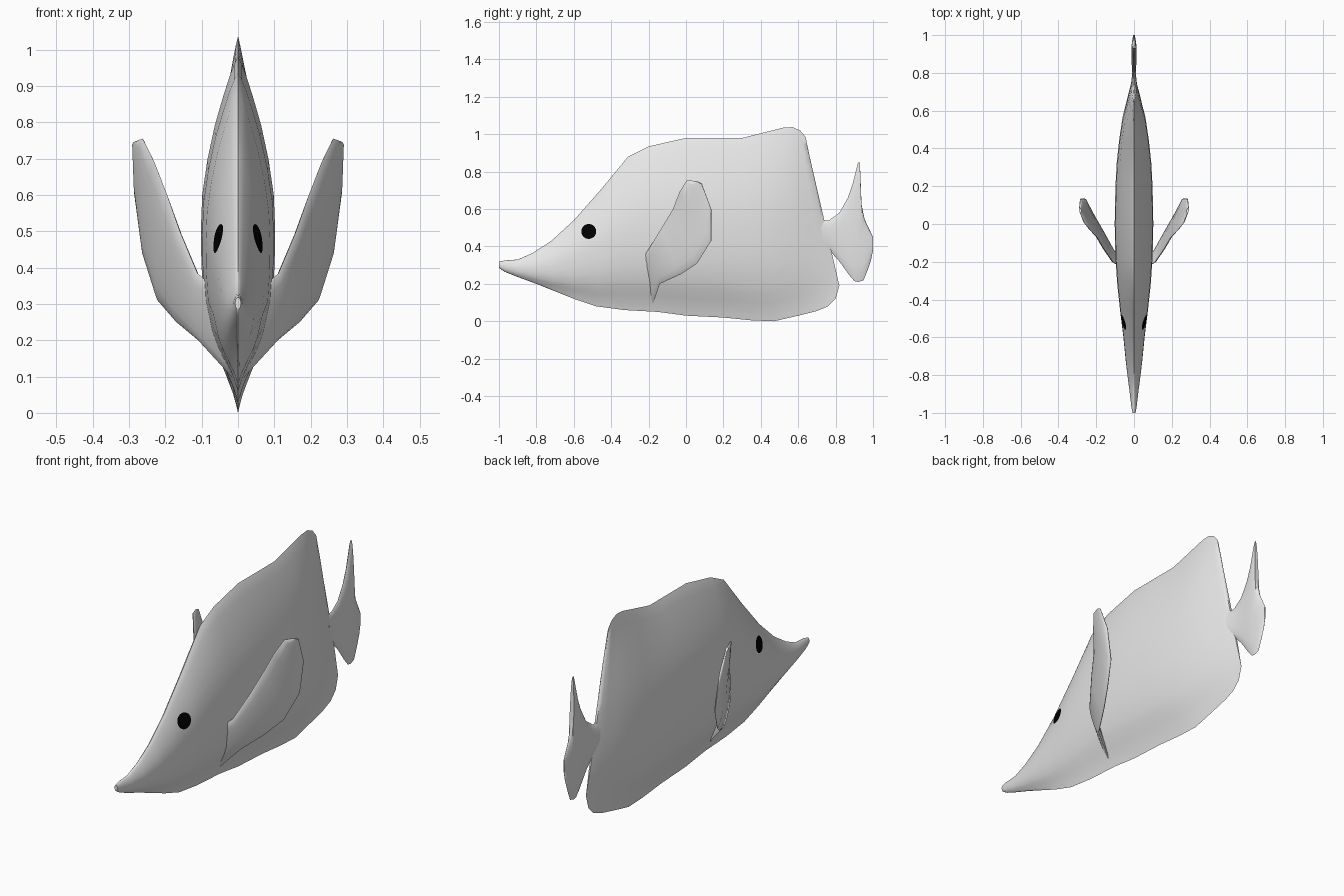
import bpy, bmesh, math
from mathutils import Vector
from mathutils.bvhtree import BVHTree

if "Cube" in bpy.data.objects:
    bpy.data.objects.remove(bpy.data.objects["Cube"])


def material(name, rgb):
    m = bpy.data.materials.new(name)
    m.diffuse_color = (*rgb, 1)
    m.use_nodes = True
    m.node_tree.nodes["Principled BSDF"].inputs["Base Color"].default_value = m.diffuse_color
    return m


GREY = material("pale grey", (0.8, 0.8, 0.8))
BLACK = material("black", (0.0, 0.0, 0.0))


def interp(pairs, t):
    for (a, u), (b, v) in zip(pairs, pairs[1:]):
        if t <= b:
            return u + (v - u) * (t - a) / (b - a)
    return pairs[-1][1]


def finish(name, bm, mat, angle=60):
    bmesh.ops.remove_doubles(bm, verts=bm.verts, dist=1e-5)
    bmesh.ops.recalc_face_normals(bm, faces=bm.faces)
    me = bpy.data.meshes.new(name)
    bm.to_mesh(me)
    bm.free()
    me.materials.append(mat)
    ob = bpy.data.objects.new(name, me)
    bpy.context.collection.objects.link(ob)
    bpy.ops.object.select_all(action='DESELECT')
    ob.select_set(True)
    bpy.context.view_layer.objects.active = ob
    bpy.ops.object.shade_smooth_by_angle(angle=math.radians(angle))
    return ob


def loft(name, columns, shape, ts, mat):
    """Lens-shaped loft; each column is (start, end, half width, thickness direction)."""
    bm = bmesh.new()
    rings = []
    for i, (p, q, w, n) in enumerate(columns):
        s = i / (len(columns) - 1)
        up = [p.lerp(q, t) + n * w * shape(t, s) for t in ts]
        down = [p.lerp(q, t) - n * w * shape(t, s) for t in ts[-2:0:-1]]
        rings.append([bm.verts.new(c) for c in up + down])
    for a, b in zip(rings, rings[1:]):
        for k in range(len(a)):
            j = (k + 1) % len(a)
            bm.faces.new((a[k], a[j], b[j], b[k]))
    bm.faces.new(rings[0])
    bm.faces.new(rings[-1])
    return finish(name, bm, mat)


def flat_columns(rows):
    return [(Vector((0, a, b)), Vector((0, c, d)), w, Vector((1, 0, 0)))
            for a, b, c, d, w in rows]


def oval(t):
    return math.sqrt(max(0, 1 - (2 * t - 1) ** 2))


# Body: bottom y, z, top y, z, half width
BODY = [
    (-1, .285, -1, .318, .008), (-.97, .265, -.97, .325, .014),
    (-.9, .237, -.9, .33, .022), (-.8, .2, -.82, .365, .034),
    (-.7, .16, -.72, .43, .046), (-.6, .12, -.6, .54, .057),
    (-.48, .08, -.45, .71, .074), (-.33, .06, -.31, .88, .09),
    (-.15, .05, -.2, .935, .1), (0, .03, 0, .98, .104),
    (.2, .02, .2, .98, .1), (.35, .005, .3, .98, .093),
    (.47, 0, .42, 1.01, .08), (.6, .03, .52, 1.035, .062),
    (.7, .055, .57, 1.038, .04), (.76, .08, .61, 1.02, .025),
    (.8, .12, .64, .985, .014), (.82, .19, .652, .92, .006)]
SECTION = [(0, 0), (.05, .15), (.1, .35), (.15, .56), (.2, .72), (.3, .91), (.45, 1),
           (.6, .94), (.75, .72), (.88, .36), (.96, .13), (1, 0)]


def body_shape(t, s):
    # the snout is oval, the rest is a thin lens with a keel
    r = max(0, 1 - s / .28)
    if t > .45:
        r = max(r, .35 * (1 - s), .1)
    return interp(SECTION, t) * (1 - r) + oval(t) * r


body = loft("body", flat_columns(BODY), body_shape,
            [0, .02, .05, .1, .15, .2, .3, .4, .5, .6, .7, .8, .88, .94, .98, 1], GREY)

# Tail fin
TAIL = [
    (.73, .40, .72, .54, .018), (.775, .37, .765, .54, .012), (.82, .32, .82, .58, .011),
    (.87, .25, .865, .66, .013), (.9, .215, .89, .73, .014), (.92, .21, .92, .85, .014),
    (.95, .22, .93, .85, .013), (.97, .27, .935, .64, .012), (.99, .33, .955, .545, .009),
    (1, .38, 1, .45, .004)]
loft("tail_fin", flat_columns(TAIL), lambda t, s: oval(t),
     [0, .04, .15, .3, .5, .7, .85, .96, 1], GREY)

# Side fins: leading edge point, trailing edge point, half thickness
FIN = [
    ((.05, -.24, .33), (.0, -.18, .08), .012), ((.112, -.2, .385), (.11, -.14, .2), .014),
    ((.16, -.13, .5), (.17, -.03, .25), .015), ((.195, -.07, .6), (.222, .06, .31), .015),
    ((.23, -.035, .69), (.26, .135, .43), .014), ((.262, .005, .755), (.283, .135, .6), .011),
    ((.282, .06, .748), (.288, .085, .735), .006)]
edges = [(Vector(a), Vector(b), w) for a, b, w in FIN]
columns = []
for i, (a, b, w) in enumerate(edges):
    lo, hi = edges[max(i - 1, 0)], edges[min(i + 1, len(edges) - 1)]
    span = hi[0] + hi[1] - lo[0] - lo[1]
    columns.append((a, b, w, span.cross(b - a).normalized()))
fins = loft("side_fins", columns, lambda t, s: oval(t),
            [0, .04, .15, .3, .5, .7, .85, .96, 1], GREY)
fins.modifiers.new("mirror", 'MIRROR')

# Eyes: thin discs laid on the head surface
tree = BVHTree.FromObject(body, bpy.context.evaluated_depsgraph_get())
bm = bmesh.new()


def on_head(dy, dz):
    hit = tree.ray_cast(Vector((1, -.52 + dy, .48 + dz)), Vector((-1, 0, 0)))[0]
    return bm.verts.new(hit + Vector((.003, 0, 0)))


centre = on_head(0, 0)
rings = [[on_head(r * math.cos(k * math.pi / 10), r * math.sin(k * math.pi / 10))
          for k in range(20)] for r in (.014, .027, .04)]
for k in range(20):
    j = (k + 1) % 20
    bm.faces.new((centre, rings[0][k], rings[0][j]))
    for a, b in zip(rings, rings[1:]):
        bm.faces.new((a[k], b[k], b[j], a[j]))
for f in bm.faces:
    f.normal_update()
    if f.normal.x < 0:
        f.normal_flip()
eyes = finish("eyes", bm, BLACK)
eyes.modifiers.new("mirror", 'MIRROR')
